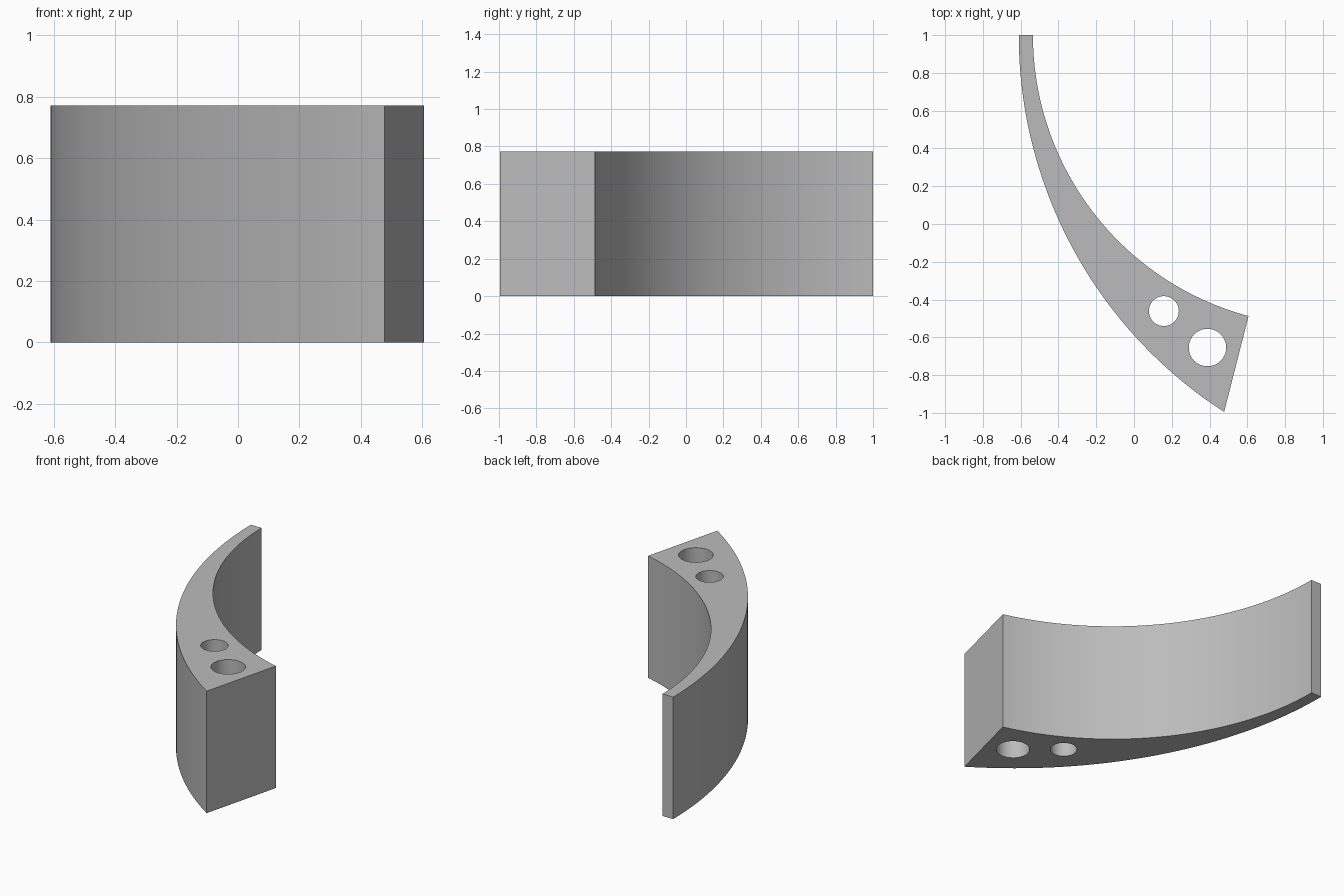
import bpy
import bmesh
from math import sin, cos, pi, radians, asin
from mathutils import Vector

if "Cube" in bpy.data.objects:
    bpy.data.objects.remove(bpy.data.objects["Cube"])

HEIGHT = 0.772


def arc(cx, cy, r, start, end, count):
    """Evenly spaced points along a circular arc, both ends included."""
    steps = [start + (end - start) * i / (count - 1) for i in range(count)]
    return [(cx + r * cos(a), cy + r * sin(a)) for a in steps]


def circle(cx, cy, r, count=64):
    return arc(cx, cy, r, 0, 2 * pi, count + 1)[:-1]


def add_loop(bm, points):
    verts = [bm.verts.new((x, y, 0)) for x, y in points]
    return [bm.edges.new((v, verts[i - 1])) for i, v in enumerate(verts)]


# Tapered profile: both arcs start on the line y = 1 and widen to the thick end
outer_r, inner_r = 2.374, 1.54
outer = arc(outer_r - 0.61, 1, outer_r, pi, pi + asin(1.995 / outer_r), 65)
inner = arc(inner_r - 0.535, 1, inner_r, radians(255), pi, 65)

# Two bolt holes near the thick end
holes = [circle(0.158, -0.461, 0.079), circle(0.389, -0.654, 0.099)]

bm = bmesh.new()
edges = []
for points in [outer + inner] + holes:
    edges += add_loop(bm, points)
bmesh.ops.triangle_fill(bm, edges=edges, use_beauty=True, normal=Vector((0, 0, 1)))

# Extrude the flat profile to full height
result = bmesh.ops.extrude_face_region(bm, geom=bm.faces[:], use_keep_orig=True)
top = [g for g in result["geom"] if isinstance(g, bmesh.types.BMVert)]
bmesh.ops.translate(bm, verts=top, vec=(0, 0, HEIGHT))
bmesh.ops.recalc_face_normals(bm, faces=bm.faces[:])

mesh = bpy.data.meshes.new("curved_bracket")
bm.to_mesh(mesh)
bm.free()
bracket = bpy.data.objects.new("curved_bracket", mesh)
bpy.context.collection.objects.link(bracket)

# Plain grey material
grey = bpy.data.materials.new("light_grey")
grey.use_nodes = True
colour = (0.5, 0.5, 0.5, 1)
grey.diffuse_color = colour
grey.node_tree.nodes["Principled BSDF"].inputs["Base Color"].default_value = colour
mesh.materials.append(grey)

# Smooth curved walls, sharp rims and corners
bpy.ops.object.select_all(action="DESELECT")
bracket.select_set(True)
bpy.context.view_layer.objects.active = bracket
bpy.ops.object.shade_smooth_by_angle(angle=radians(30))
